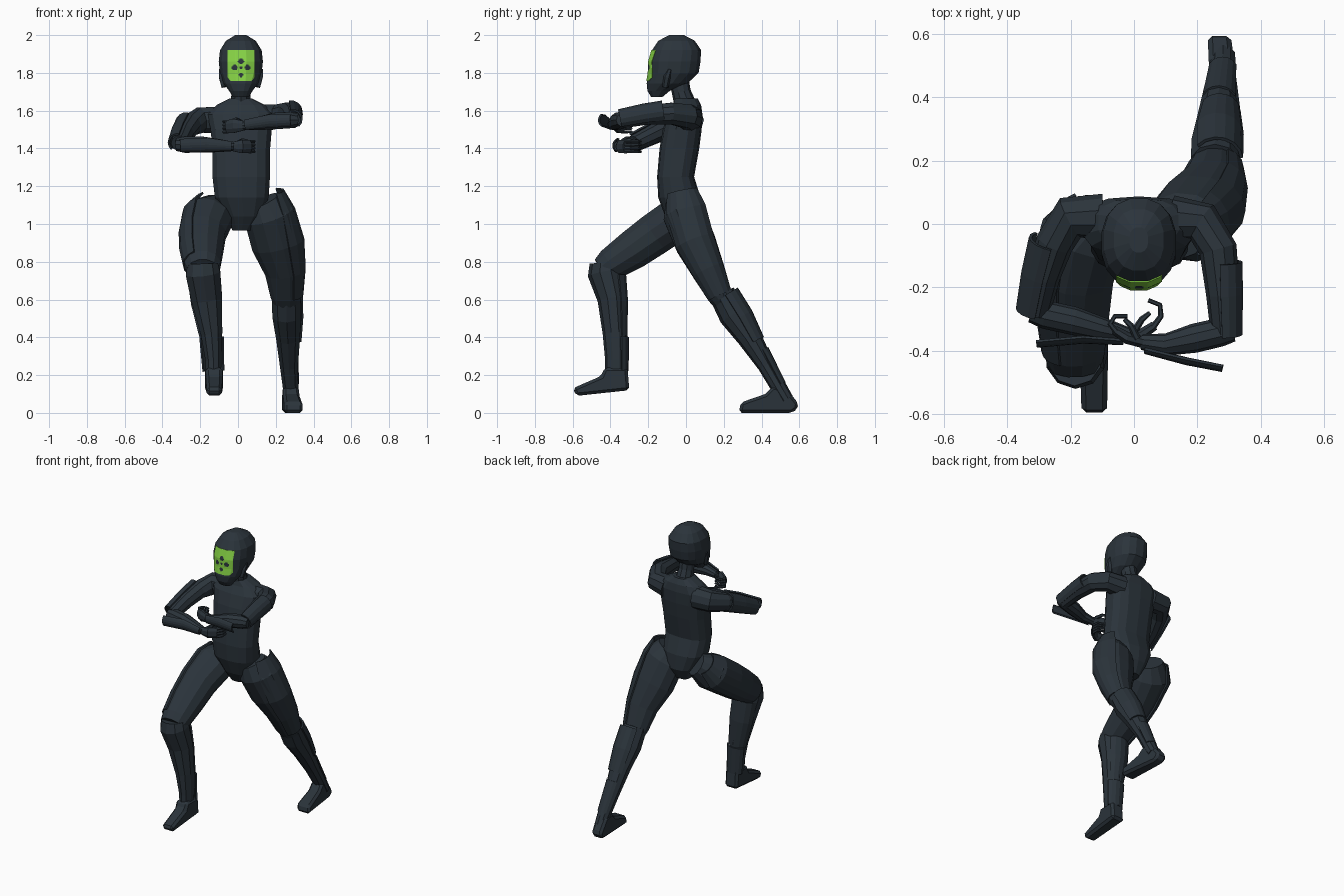
import bpy, bmesh, math
from mathutils import Vector
from mathutils.bvhtree import BVHTree


def material(name, rgb):
    m = bpy.data.materials.new(name)
    m.diffuse_color = (*rgb, 1)
    return m


SUIT = material("dark slate", (0.024, 0.034, 0.044))
GREEN = material("visor green", (0.24, 0.65, 0.06))


def finish(name, bm, mats=(SUIT,)):
    bmesh.ops.recalc_face_normals(bm, faces=bm.faces)
    me = bpy.data.meshes.new(name)
    bm.to_mesh(me)
    ob = bpy.data.objects.new(name, me)
    bpy.context.collection.objects.link(ob)
    for m in mats:
        me.materials.append(m)
    return ob


def tube(name, pts, ref=(1, 0, 0), sides=10, power=1.0, arc=None, grow=0.0):
    """Loft rings (x, y, z, radius along ref, other radius); arc makes an open armour shell."""
    bm, rings, ref = bmesh.new(), [], Vector(ref)
    for i, p in enumerate(pts):
        t = Vector(pts[min(i + 1, len(pts) - 1)][:3]) - Vector(pts[max(i - 1, 0)][:3])
        t.normalize()
        if name in ("torso", "helmet"):
            t = Vector((0, 0, 1))
        u = (ref - t * ref.dot(t)).normalized()
        v = t.cross(u)
        a, b = p[3] + grow, p[-1] + grow
        ring = []
        for k in range(sides if not arc else 7):
            ang = 2 * math.pi * (k + 0.5) / sides if not arc else arc * (k / 3 - 1)
            c, s = math.cos(ang), math.sin(ang)
            c, s = (math.copysign(abs(w) ** power, w) for w in (c, s))
            ring.append(bm.verts.new(Vector(p[:3]) + u * a * c + v * b * s))
        rings.append(ring)
    n = len(rings[0])
    for r0, r1 in zip(rings, rings[1:]):
        for k in range(n if not arc else n - 1):
            j = (k + 1) % n
            bm.faces.new((r0[k], r0[j], r1[j], r1[k]))
    if not arc:
        bm.faces.new(rings[0])
        bm.faces.new(rings[-1])
    ob = finish(name, bm)
    if arc:
        mod = ob.modifiers.new("thickness", "SOLIDIFY")
        mod.thickness = 0.01
    return ob


def foot(name, profile, heel_x, toe_x):
    """Extrude a side profile; heel_x and toe_x give (left, right) at heel and toe."""
    ys = [p[0] for p in profile]
    bm = bmesh.new()
    f = bm.faces.new([bm.verts.new((0, y, z)) for y, z in profile])
    ext = bmesh.ops.extrude_face_region(bm, geom=[f])
    far = {g for g in ext["geom"] if isinstance(g, bmesh.types.BMVert)}
    for v in bm.verts:
        t = (max(ys) - v.co.y) / (max(ys) - min(ys))
        side = int(v in far)
        v.co.x = heel_x[side] * (1 - t) + toe_x[side] * t
    ob = finish(name, bm)
    mod = ob.modifiers.new("edges", "BEVEL")
    mod.width = 0.015
    mod.segments = 1


# Torso with pelvis and shoulder slope
tube("torso", [(.02, -.01, .965, .05, .05), (.03, -.015, 1.04, .10, .095), (.02, -.035, 1.14, .145, .112),
               (.017, -.055, 1.25, .155, .098), (.017, -.035, 1.4, .156, .105), (.017, -.02, 1.5, .165, .103),
               (.015, -.005, 1.58, .18, .092), (.015, .005, 1.63, .13, .075), (.015, 0, 1.665, .06, .062)],
     sides=14, power=.75)
tube("neck", [(.015, 0, 1.62, .06, .06), (.015, -.025, 1.70, .05, .05), (.015, -.045, 1.8, .05, .055)])

# Helmet
helmet = tube("helmet", [(.015, -.155, 1.672, .043, .03), (.015, -.145, 1.705, .063, .06), (.015, -.10, 1.745, .093, .11),
                         (.015, -.066, 1.80, .112, .135), (.015, -.06, 1.86, .119, .139), (.015, -.05, 1.92, .112, .132),
                         (.015, -.05, 1.97, .08, .098), (.015, -.05, 2.0, .03, .04)], sides=16, power=.85)
for s in (-1, 1):
    tube("ear_plate", [(.015 + s * .088, -.11, 1.725, .016), (.015 + s * .099, -.10, 1.78, .02),
                       (.015 + s * .106, -.085, 1.82, .012)], sides=6)

# Visor: thin curved plate following the helmet, with five dark marks
hb = bmesh.new()
hb.from_mesh(helmet.data)
tree = BVHTree.FromBMesh(hb)
bm = bmesh.new()
NX, NZ = 32, 34
grid = []
for i in range(NX + 1):
    col = []
    for j in range(NZ + 1):
        v = j / NZ
        half = .072 if v > .12 else .054 + .15 * v
        x, z = .016 + half * (2 * i / NX - 1), 1.757 + .163 * v
        hit = tree.ray_cast(Vector((x, -1, z)), Vector((0, 1, 0)))[0]
        col.append(bm.verts.new((x, hit.y - .004, z)))
    grid.append(col)
marks = [(.016, 1.862, .016), (-.018, 1.828, .015), (.05, 1.828, .015), (.016, 1.828, .008), (.016, 1.79, .012)]
for i in range(NX):
    for j in range(NZ):
        f = bm.faces.new((grid[i][j], grid[i + 1][j], grid[i + 1][j + 1], grid[i][j + 1]))
        c = f.calc_center_median()
        f.material_index = int(any(math.hypot(c.x - x, c.z - z) < r for x, z, r in marks))
visor = finish("visor", bm, (GREEN, SUIT))
visor.modifiers.new("thickness", "SOLIDIFY").thickness = .006

# Forward leg
thigh = [(-.10, .03, 1.09, .09, .075), (-.155, -.03, 1.04, .135, .118), (-.185, -.16, .95, .124, .116),
         (-.19, -.28, .865, .115, .108), (-.188, -.40, .785, .098, .09), (-.187, -.445, .755, .085, .07)]
tube("forward_thigh", thigh, sides=12)
tube("forward_thigh_guard", [(-.15, .035, 1.115, .075, .08), (-.165, -.025, 1.045, .125, .118)] + thigh[2:5],
     ref=(-1, 0, 0), arc=1.1, grow=.006)
tube("forward_shin", [(-.187, -.425, .79, .085, .085), (-.185, -.425, .74, .096, .096), (-.165, -.39, .6, .086, .078),
                      (-.14, -.375, .42, .06, .066), (-.13, -.37, .28, .045, .058), (-.13, -.37, .2, .042, .058)])
tube("forward_calf_guard", [(-.18, -.40, .72, .085, .09), (-.165, -.385, .58, .08, .085),
                            (-.14, -.37, .40, .06, .064)], ref=(-.2, 1, 0), arc=1.2)
tube("forward_ankle_guard", [(-.14, -.375, .40, .064), (-.13, -.37, .22, .056)], ref=(0, 1, 0), arc=1.1)
foot("forward_foot", [(-.3, .12), (-.58, .09), (-.6, .13), (-.45, .195), (-.43, .24), (-.31, .24)],
     (-.175, -.08), (-.165, -.085))

# Trailing leg
thigh = [(.13, -.03, 1.12, .10, .08), (.165, -.01, 1.05, .138, .115), (.207, .05, .9, .14, .112),
         (.247, .12, .75, .107, .09), (.255, .18, .62, .085, .068), (.257, .2, .58, .07, .055)]
tube("trailing_thigh", thigh, sides=12)
tube("trailing_thigh_guard", [(.17, -.02, 1.17, .07, .085), (.185, 0, 1.07, .112, .115)] + thigh[2:5],
     ref=(1, 0, 0), arc=1.1, grow=.006)
tube("trailing_shin", [(.255, .19, .63, .08, .07), (.258, .25, .52, .08, .078), (.265, .335, .4, .066, .065),
                       (.27, .425, .25, .05, .045), (.28, .50, .12, .042, .042), (.28, .53, .07, .04, .04)])
tube("trailing_calf_guard", [(.262, .205, .62, .082), (.264, .28, .50, .082), (.27, .355, .37, .066)],
     ref=(.35, 1, .5), arc=1.2)
tube("trailing_ankle_guard", [(.268, .385, .32, .058), (.28, .485, .14, .048)], ref=(0, 1, .5), arc=1.1)
foot("trailing_foot", [(.59, .02), (.56, 0), (.28, 0), (.29, .055), (.42, .1), (.46, .14), (.53, .13), (.595, .05)],
     (.232, .305), (.245, .345))

# Arms, each with an upper guard and a forearm guard
Z = (0, 0, 1)
upper_r = [(-.10, .02, 1.55, .075), (-.20, .02, 1.55, .07), (-.25, -.06, 1.525, .06), (-.285, -.16, 1.48, .054),
           (-.31, -.275, 1.425, .046)]
tube("right_upper_arm", upper_r, ref=Z)
tube("right_upper_arm_guard", [(-.265, -.055, 1.53, .06), (-.292, -.16, 1.482, .056), (-.315, -.275, 1.427, .05)],
     ref=(-1, 0, .5), arc=1.2, grow=.008)
tube("right_forearm", [(-.325, -.275, 1.42, .035), (-.28, -.285, 1.42, .045), (-.19, -.305, 1.42, .045),
                       (-.1, -.33, 1.415, .036), (-.02, -.35, 1.41, .025)], ref=Z)
tube("right_forearm_guard", [(-.31, -.345, 1.415, .045), (-.16, -.33, 1.42, .047), (-.03, -.35, 1.412, .032)],
     ref=(0, -1, 0), arc=.9)
upper_l = [(.12, .015, 1.56, .075), (.215, .005, 1.57, .066), (.265, -.08, 1.585, .06), (.28, -.22, 1.575, .053),
           (.287, -.34, 1.55, .046)]
tube("left_upper_arm", upper_l, ref=Z)
tube("left_upper_arm_guard", [(.282, -.12, 1.595, .054), (.284, -.22, 1.58, .053), (.288, -.35, 1.555, .048)],
     ref=(1, 0, .5), arc=1.3, grow=.006)
tube("left_forearm", [(.315, -.335, 1.55, .035), (.275, -.34, 1.55, .045), (.19, -.36, 1.545, .046),
                      (.1, -.38, 1.53, .035), (.025, -.372, 1.52, .025)], ref=Z)
tube("left_forearm_guard", [(.285, -.425, 1.55, .042), (.17, -.40, 1.545, .045), (.04, -.375, 1.525, .035)],
     ref=(0, -1, 0), arc=.9)


# Hands with curled fingers
def hand(side, palm, finger, thumb):
    tube(side + "_palm", palm, ref=Z, sides=8)
    z = palm[-1][2]
    for k in range(4):
        dz = (k - 1.5) * .018
        tube(side + "_finger", [(x, y, z + dz, .010 - .001 * i) for i, (x, y) in enumerate(finger)], ref=Z, sides=6)
    tube(side + "_thumb", thumb, ref=Z, sides=6)


hand("right", [(-.03, -.348, 1.41, .026, .02), (.02, -.35, 1.41, .038, .02), (.065, -.32, 1.41, .036, .016)],
     [(.06, -.325), (.085, -.29), (.082, -.255), (.045, -.24)],
     [(.0, -.34, 1.43, .012), (.025, -.30, 1.445, .01), (.05, -.28, 1.44, .007)])
hand("left", [(.035, -.374, 1.52, .026, .02), (-.02, -.36, 1.52, .04, .02), (-.06, -.335, 1.515, .036, .016)],
     [(-.055, -.34), (-.075, -.315), (-.06, -.29), (-.02, -.29)],
     [(.01, -.36, 1.545, .012), (-.01, -.32, 1.555, .01), (-.03, -.30, 1.55, .007)])
